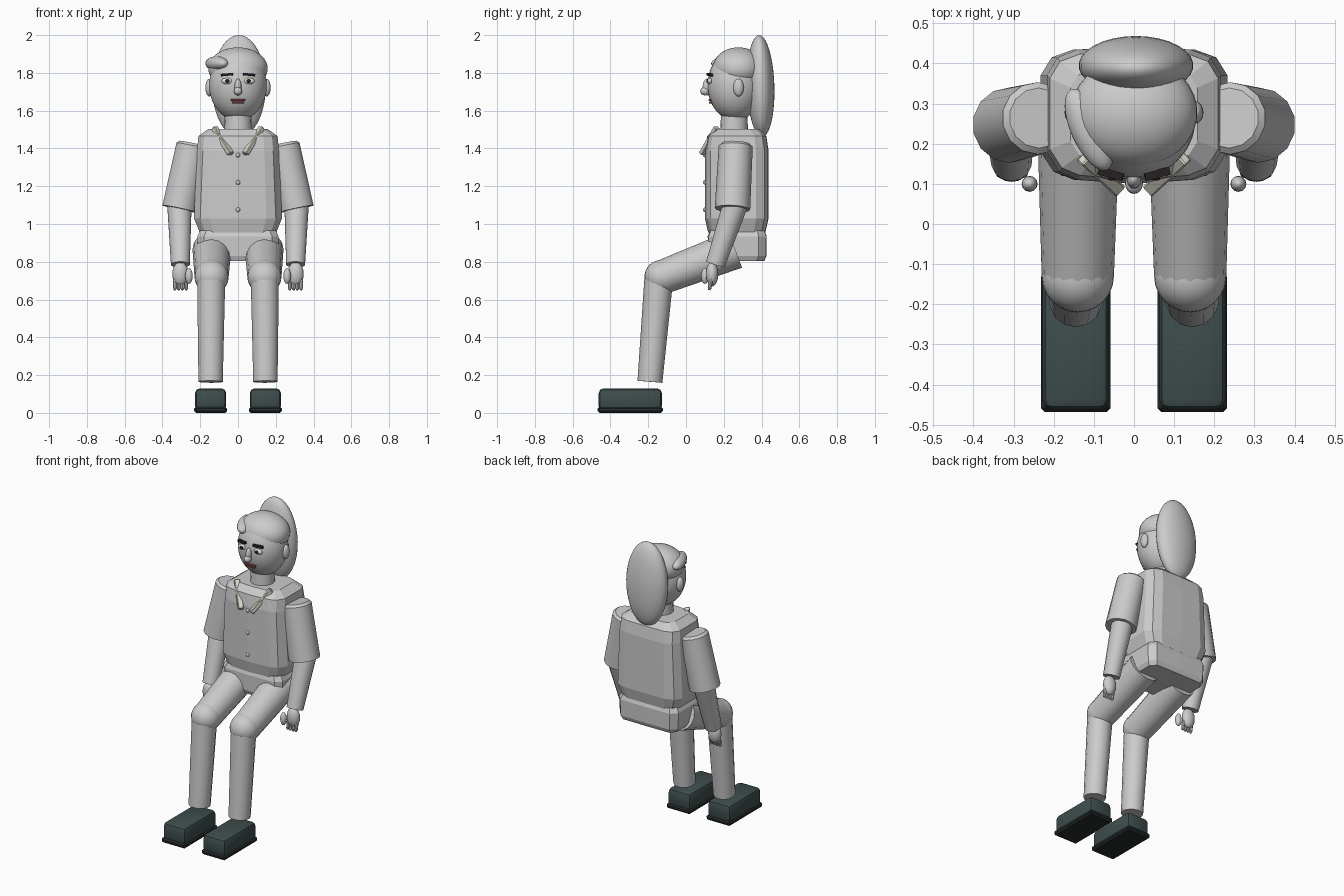
import bpy, bmesh, math
from mathutils import Vector, Euler

if "Cube" in bpy.data.objects:
    bpy.data.objects.remove(bpy.data.objects["Cube"])


def material(name, rgb):
    m = bpy.data.materials.new(name)
    m.diffuse_color = (*rgb, 1)
    m.use_nodes = True
    m.node_tree.nodes["Principled BSDF"].inputs["Base Color"].default_value = m.diffuse_color
    return m


DARK = material("shoe_dark", (0.05, 0.075, 0.075))
SOLE = material("sole_dark", (0.02, 0.025, 0.025))
CREAM = material("cream", (0.75, 0.73, 0.63))
BLACK = material("black", (0.02, 0.015, 0.015))
RED = material("lip_red", (0.35, 0.08, 0.08))


def finish(name, bm, mat=None, smooth=None):
    bmesh.ops.recalc_face_normals(bm, faces=bm.faces)
    me = bpy.data.meshes.new(name)
    bm.to_mesh(me)
    bm.free()
    ob = bpy.data.objects.new(name, me)
    bpy.context.collection.objects.link(ob)
    if mat:
        me.materials.append(mat)
    if smooth:
        bpy.ops.object.select_all(action='DESELECT')
        ob.select_set(True)
        bpy.context.view_layer.objects.active = ob
        bpy.ops.object.shade_smooth_by_angle(angle=math.radians(smooth))
    return ob


def ellipsoid(name, c, r, mat=None, rot=(0, 0, 0), seg=24):
    bm = bmesh.new()
    bmesh.ops.create_uvsphere(bm, u_segments=seg, v_segments=seg * 2 // 3, radius=1)
    q = Euler(rot).to_matrix()
    for v in bm.verts:
        v.co = q @ Vector(a * b for a, b in zip(v.co, r)) + Vector(c)
    return finish(name, bm, mat, 60)


def loft(name, rings, smooth=None):
    bm = bmesh.new()
    loops = [[bm.verts.new(p) for p in ring] for ring in rings]
    n = len(loops[0])
    for a, b in zip(loops, loops[1:]):
        for i in range(n):
            bm.faces.new((a[i], a[(i + 1) % n], b[(i + 1) % n], b[i]))
    bm.faces.new(loops[0])
    bm.faces.new(loops[-1])
    return finish(name, bm, None, smooth)


def tube(name, a, b, stops, n=14):
    """Limb from a to b; stops are (fraction, radius)."""
    a, b = Vector(a), Vector(b)
    d = b - a
    u = d.cross(Vector((1, 0, 0))).normalized()
    w = d.normalized().cross(u)
    ang = [2 * math.pi * i / n for i in range(n)]
    return loft(name, [[a + d * t + r * (math.cos(k) * u + math.sin(k) * w) for k in ang]
                       for t, r in stops], 40)


def box(name, c, size, bevel=0, seg=1, mat=None, q=None):
    bm = bmesh.new()
    bmesh.ops.create_cube(bm, size=1)
    for v in bm.verts:
        v.co = Vector(a * b for a, b in zip(v.co, size))
    if bevel:
        bmesh.ops.bevel(bm, geom=bm.edges[:], offset=bevel, segments=seg,
                        profile=0.5, affect='EDGES')
    for v in bm.verts:
        v.co = (q @ v.co if q else v.co) + Vector(c)
    return finish(name, bm, mat, 30 if seg > 1 else None)


def trunk(name, half, levels):
    """Faceted body block: mirrored half section scaled (x, y) per level."""
    outline = half + [(-x, y) for x, y in reversed(half) if x > 0]
    cy = 0.268
    return loft(name, [[(x * sx, cy + (y - cy) * sy, z) for x, y in outline]
                       for z, sx, sy in levels])


# torso and hips
trunk("torso", [(0, 0.1), (0.15, 0.11), (0.2, 0.13), (0.233, 0.18), (0.233, 0.37),
                (0.205, 0.415), (0.15, 0.435), (0, 0.437)],
      [(0.955, 0.87, 0.9), (1.03, 1, 1), (1.39, 0.93, 1), (1.465, 0.9, 0.93), (1.502, 0.68, 0.7)])
trunk("hips", [(0, 0.115), (0.18, 0.12), (0.215, 0.155), (0.215, 0.385), (0.18, 0.425),
               (0, 0.427)],
      [(0.804, 0.92, 0.92), (0.83, 0.98, 0.99), (0.935, 1, 1), (0.965, 0.93, 0.93)])
for i, z in enumerate((1.365, 1.22, 1.075)):
    ellipsoid(f"button_{i}", (0, 0.1, z), (0.012, 0.01, 0.012), None, seg=12)

# neck, head and hair
tube("neck", (0, 0.255, 1.46), (0, 0.255, 1.62), [(0, 0.075), (1, 0.068)], 20)
ellipsoid("head", (0, 0.26, 1.735), (0.153, 0.146, 0.188), seg=30)
ellipsoid("hair_cap", (0, 0.278, 1.823), (0.158, 0.137, 0.112), seg=30)
ellipsoid("back_hair", (0.005, 0.395, 1.73), (0.143, 0.073, 0.27), rot=(0.03, 0, 0), seg=30)
ellipsoid("hair_swoop", (-0.112, 0.235, 1.85), (0.045, 0.11, 0.038), rot=(0, 0, 0.42))

# face
ellipsoid("nose_bridge", (0, 0.113, 1.725), (0.018, 0.025, 0.045), seg=16)
ellipsoid("nose_tip", (0, 0.1, 1.703), (0.022, 0.025, 0.022), seg=16)
box("upper_lip", (0, 0.128, 1.656), (0.08, 0.018, 0.009), 0.003, 1, RED)
box("lower_lip", (0, 0.13, 1.643), (0.066, 0.018, 0.01), 0.003, 1, RED)

for s, side in ((-1, "left"), (1, "right")):
    ellipsoid(f"eye_{side}", (s * 0.058, 0.126, 1.757), (0.03, 0.013, 0.017), CREAM, seg=16)
    ellipsoid(f"pupil_{side}", (s * 0.055, 0.114, 1.757), (0.011, 0.006, 0.011), BLACK, seg=12)
    box(f"eyebrow_{side}", (s * 0.058, 0.125, 1.791), (0.064, 0.02, 0.013), 0, 1, BLACK,
        Euler((0, s * 0.08, s * 0.25)).to_matrix())
    ellipsoid(f"ear_{side}", (s * 0.152, 0.278, 1.722), (0.021, 0.028, 0.047), seg=16)

    # shirt collar wing
    lo, hi = Vector((s * 0.038, 0.085, 1.37)), Vector((s * 0.125, 0.165, 1.51))
    box(f"collar_{side}", (lo + hi) / 2, (0.034, 0.026, (hi - lo).length), 0.004, 1, CREAM,
        (hi - lo).to_track_quat('Z', 'Y').to_matrix())

    # arms
    tube(f"sleeve_{side}", (s * 0.237, 0.264, 1.425), (s * 0.31, 0.246, 1.08),
         [(0, 0.075), (0.04, 0.09), (1, 0.094)])
    tube(f"forearm_{side}", (s * 0.31, 0.26, 1.1), (s * 0.305, 0.155, 0.785),
         [(0, 0.066), (1, 0.051)])
    ellipsoid(f"palm_{side}", (s * 0.305, 0.138, 0.735), (0.043, 0.033, 0.065), seg=16)
    ellipsoid(f"thumb_{side}", (s * 0.26, 0.1, 0.725), (0.02, 0.02, 0.042), seg=12)
    for i in range(4):
        x = s * (0.274 + 0.02 * i)
        tube(f"finger_{side}_{i}", (x, 0.135, 0.72), (x, 0.123, 0.65),
             [(0, 0.011), (0.85, 0.01), (1, 0.006)], 8)

    # legs
    tube(f"thigh_{side}", (s * 0.14, -0.13, 0.717), (s * 0.138, 0.26, 0.865),
         [(0, 0.09), (1, 0.103)], 16)
    ellipsoid(f"knee_{side}", (s * 0.14, -0.13, 0.72), (0.09, 0.09, 0.09))
    tube(f"shin_{side}", (s * 0.142, -0.145, 0.7), (s * 0.145, -0.191, 0.165),
         [(0, 0.076), (1, 0.066)])

    # shoes
    box(f"shoe_{side}", (s * 0.145, -0.295, 0.07), (0.165, 0.335, 0.12), 0.026, 2, DARK)
    box(f"sole_{side}", (s * 0.145, -0.295, 0.016), (0.174, 0.346, 0.032), 0.01, 1, SOLE)
